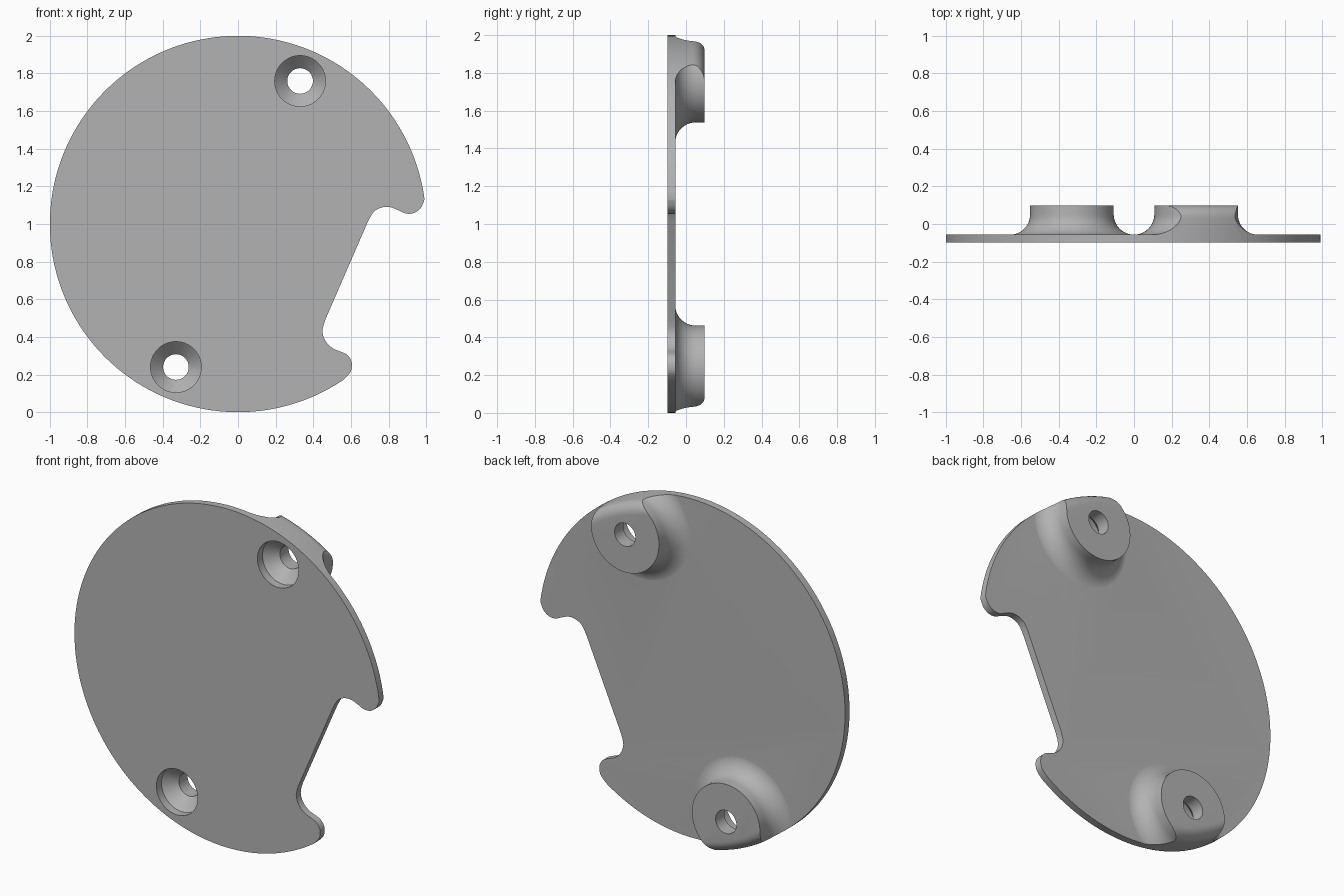
import bpy, bmesh, math

if "Cube" in bpy.data.objects:
    bpy.data.objects.remove(bpy.data.objects["Cube"])

FRONT, PLATE_BACK, BACK = -0.098, -0.056, 0.098
BOSSES = [(0.33, 1.76), (-0.33, 0.24)]


def make_object(name, rings):
    """Skin closed rings of points and cap both ends."""
    bm = bmesh.new()
    loops = [[bm.verts.new(p) for p in ring] for ring in rings]
    n = len(loops[0])
    for a, b in zip(loops, loops[1:]):
        for i in range(n):
            j = (i + 1) % n
            bm.faces.new((a[i], a[j], b[j], b[i]))
    bm.faces.new(loops[0])
    bm.faces.new(loops[-1])
    bmesh.ops.recalc_face_normals(bm, faces=bm.faces)
    mesh = bpy.data.meshes.new(name)
    bm.to_mesh(mesh)
    bm.free()
    obj = bpy.data.objects.new(name, mesh)
    bpy.context.collection.objects.link(obj)
    return obj


def lathe(name, centre, profile, n=72):
    """Turn (radius, y) points about an axis along y."""
    cx, cz = centre
    turn = [2 * math.pi * i / n for i in range(n)]
    return make_object(name, [[(cx + r * math.cos(t), y, cz + r * math.sin(t))
                               for t in turn] for r, y in profile])


def combine(target, tool, operation):
    mod = target.modifiers.new(operation.lower(), 'BOOLEAN')
    mod.operation = operation
    mod.solver = 'EXACT'
    mod.object = tool
    bpy.context.view_layer.objects.active = target
    bpy.ops.object.modifier_apply(modifier=mod.name)
    bpy.data.objects.remove(tool)


def smooth_curve(pts, steps=4):
    """Catmull-Rom curve through the points."""
    p = [pts[0]] + pts + [pts[-1]]
    out = []
    for k in range(1, len(p) - 2):
        a, b, c, d = p[k - 1:k + 3]
        for s in range(steps):
            t = s / steps
            out.append(tuple(0.5 * (2 * b[i] + (c[i] - a[i]) * t
                       + (2 * a[i] - 5 * b[i] + 4 * c[i] - d[i]) * t ** 2
                       + (3 * b[i] - a[i] - 3 * c[i] + d[i]) * t ** 3) for i in (0, 1)))
    return out + [pts[-1]]


# Disc outline: long arc plus the notch with its rounded lips
a0, a1 = math.radians(7.5), math.radians(360 - 56.2)
outline = [(math.cos(a0 + (a1 - a0) * i / 120), 1 + math.sin(a0 + (a1 - a0) * i / 120))
           for i in range(121)]
lower_lip = [outline[-1], (.598, .213), (.604, .266), (.582, .303), (.55, .32),
             (.503, .34), (.465, .378), (.449, .431), (.463, .489)]
upper_lip = [(.689, 1.01), (.721, 1.064), (.763, 1.087), (.806, 1.09), (.848, 1.075),
             (.891, 1.056), (.934, 1.058), (.971, 1.085), outline[0]]
outline += smooth_curve(lower_lip)[1:] + smooth_curve(upper_lip)[:-1]

# Envelope: the outline as a prism whose back rim is rounded
ROUND = 0.065
levels = [(1, -0.2)]
for i in range(9):
    t = math.pi / 2 * i / 8
    levels.append((1 - ROUND * (1 - math.cos(t)), BACK - ROUND + ROUND * math.sin(t)))
envelope = make_object("envelope", [[(x * s, y, 1 + (z - 1) * s) for x, z in outline]
                                    for s, y in levels])

# Slab that gives the plate its thickness
square = [(-1.3, -0.3), (1.3, -0.3), (1.3, 2.3), (-1.3, 2.3)]
plate = make_object("mounting_plate", [[(x, y, z) for x, z in square]
                                       for y in (FRONT, PLATE_BACK)])

# Bosses flaring into the plate
BOSS_R, FILLET = 0.222, 0.108
flare = [(BOSS_R + FILLET, -0.075)]
for i in range(13):
    t = math.pi / 2 * i / 12
    flare.append((BOSS_R + FILLET * (1 - math.sin(t)),
                  PLATE_BACK - 0.0008 + FILLET * (1 - math.cos(t))))
flare.append((BOSS_R, 0.15))
for c in BOSSES:
    combine(plate, lathe("boss", c, flare), 'UNION')

combine(plate, envelope, 'INTERSECT')

# Countersunk screw holes
hole = [(0.135, -0.2), (0.135, -0.05), (0.068, 0.017), (0.068, 0.2)]
for c in BOSSES:
    combine(plate, lathe("screw_hole", c, hole, 48), 'DIFFERENCE')

# Finish
grey = bpy.data.materials.new("plain_grey")
grey.diffuse_color = (0.45, 0.45, 0.45, 1)
grey.use_nodes = True
grey.node_tree.nodes["Principled BSDF"].inputs["Base Color"].default_value = grey.diffuse_color
plate.data.materials.clear()
plate.data.materials.append(grey)
for f in plate.data.polygons:
    f.material_index = 0
bpy.ops.object.select_all(action='DESELECT')
plate.select_set(True)
bpy.context.view_layer.objects.active = plate
bpy.ops.object.shade_smooth_by_angle(angle=math.radians(30))
